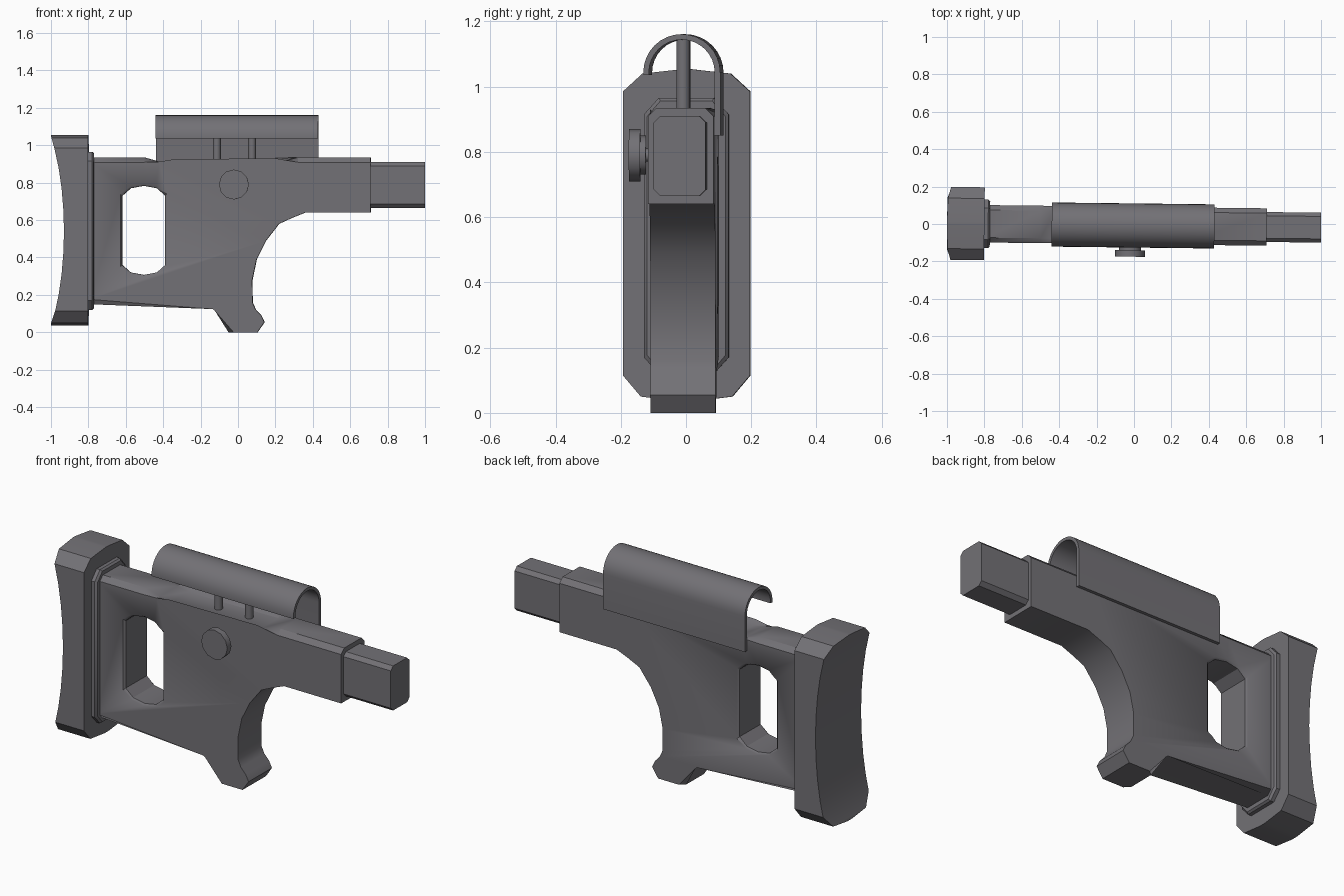
import bpy, bmesh, math
from mathutils import Matrix, Vector

cube = bpy.data.objects.get("Cube")
if cube:
    bpy.data.objects.remove(cube, do_unlink=True)

gray = bpy.data.materials.new("dark gray polymer")
gray.use_nodes = True
COLOR = (0.17, 0.165, 0.18, 1)
gray.diffuse_color = COLOR
gray.node_tree.nodes["Principled BSDF"].inputs["Base Color"].default_value = COLOR

# The whole stock sits turned very slightly about the vertical axis
TURN = Matrix.Translation((0, -0.008, 0)) @ Matrix.Rotation(math.radians(-0.66), 4, 'Z')


def finish(bm, name, angle=30):
    bmesh.ops.recalc_face_normals(bm, faces=bm.faces)
    bm.transform(TURN)
    me = bpy.data.meshes.new(name)
    bm.to_mesh(me)
    bm.free()
    me.materials.append(gray)
    ob = bpy.data.objects.new(name, me)
    bpy.context.collection.objects.link(ob)
    bpy.ops.object.select_all(action='DESELECT')
    ob.select_set(True)
    bpy.context.view_layer.objects.active = ob
    bpy.ops.object.shade_smooth_by_angle(angle=math.radians(angle))
    return ob


def loft(rings):
    """Capped skin through rings of equal point count."""
    bm = bmesh.new()
    loops = [[bm.verts.new(p) for p in ring] for ring in rings]
    for a, b in zip(loops, loops[1:]):
        for i in range(len(a)):
            j = (i + 1) % len(a)
            bm.faces.new((a[i], a[j], b[j], b[i]))
    bm.faces.new(loops[0])
    bm.faces.new(loops[-1])
    return bm


def side_extrude(points, half):
    return loft([[(x, y, z) for x, z in points] for y in (-half, half)])


def chamfer(bm, edges, size):
    bmesh.ops.bevel(bm, geom=edges, offset=size, segments=1, affect='EDGES', profile=0.5)


# Main body with grip
top = [(-0.79, 0.935), (-0.5, 0.935), (-0.42, 0.912), (-0.35, 0.898),
       (0.2, 0.905), (0.32, 0.935), (0.71, 0.935)]
throat = [(0.71, 0.64), (0.36, 0.64), (0.29, 0.612), (0.22, 0.58), (0.15, 0.49), (0.1, 0.39),
          (0.077, 0.28), (0.078, 0.16), (0.095, 0.122), (0.125, 0.09), (0.142, 0.055), (0.105, 0)]
heel = [(-0.05, 0), (-0.1, 0.13), (-0.125, 0.15), (-0.79, 0.15)]
bm = side_extrude(top + throat + heel, 0.1)


def is_trimmed(e):
    a, b = (v.co for v in e.verts)
    if abs(a.y - b.y) > 0.01:
        return False
    on_top = min(a.z, b.z) > 0.88
    on_heel = max(a.z, b.z) < 0.16 and max(a.x, b.x) < 0
    return on_top or on_heel


chamfer(bm, [e for e in bm.edges if is_trimmed(e)], 0.026)
body = finish(bm, "stock_body")

# Thumb opening with flared rims
half_hole = [(0.115, -0.185), (0.07, -0.225), (0, -0.238), (-0.07, -0.225), (-0.115, -0.185)]
hole = half_hole + [(-x, -z) for x, z in half_hole]


def hole_ring(y, grow):
    return [(-0.503 + x + math.copysign(grow, x) * (abs(x) > 0.1), y,
             0.545 + z + math.copysign(grow, z)) for x, z in hole]


cutter = finish(loft([hole_ring(-0.112, 0.02), hole_ring(-0.09, 0),
                      hole_ring(0.09, 0), hole_ring(0.112, 0.02)]), "opening_cutter")
cutter.hide_render = True
mod = body.modifiers.new("opening", 'BOOLEAN')
mod.operation, mod.solver, mod.object = 'DIFFERENCE', 'EXACT', cutter
bpy.context.view_layer.objects.active = body
bpy.ops.object.modifier_apply(modifier=mod.name)
bpy.data.objects.remove(cutter, do_unlink=True)

# Square mounting tenon
bm = side_extrude([(0.69, 0.665), (1, 0.665), (1, 0.91), (0.69, 0.91)], 0.08)
chamfer(bm, [e for e in bm.edges if abs(e.verts[0].co.x - e.verts[1].co.x) > 0.1], 0.02)
finish(bm, "front_tenon")

# Collar between body and butt pad
outline = [(-0.13, 0.17), (-0.085, 0.12), (0.085, 0.12), (0.13, 0.17),
           (0.13, 0.915), (0.085, 0.965), (-0.085, 0.965), (-0.13, 0.915)]
bm = loft([[(x, y * s, 0.5425 + (z - 0.5425) * t) for y, z in outline]
           for x, s, t in ((-0.82, 1, 1), (-0.78, 1, 1), (-0.77, 0.93, 0.98))])
finish(bm, "pad_collar")

# Butt pad: height, half width, rear position
levels = [(0.035, 0.02, -1), (0.05, 0.14, -0.998), (0.115, 0.195, -0.975), (0.2, 0.195, -0.957),
          (0.31, 0.195, -0.941), (0.42, 0.195, -0.932), (0.54, 0.195, -0.928),
          (0.66, 0.195, -0.932), (0.77, 0.195, -0.941), (0.88, 0.195, -0.957),
          (0.985, 0.195, -0.98), (1.04, 0.135, -0.996), (1.054, 0.01, -1)]
finish(loft([[(-0.8, -w, z), (-0.8, w, z), (b, w, z), (b, -w, z)] for z, w, b in levels]), "butt_pad")

# Cheek rest: thin arch with one long flap
STEPS = 16


def arch(radius):
    arc = [(radius * math.cos(math.pi * i / STEPS), 1.043 + radius * math.sin(math.pi * i / STEPS))
           for i in range(STEPS + 1)]
    return [(radius, 0.85)] + arc + [(-radius, 1.035)]


section = arch(0.118) + arch(0.101)[::-1]
finish(loft([[(x, y, z) for y, z in section] for x in (-0.44, 0.43)]), "cheek_rest")


def cylinder(name, start, end, radius, sides, angle=30):
    a, b = Vector(start), Vector(end)
    bm = bmesh.new()
    spin = (b - a).to_track_quat('Z', 'Y').to_matrix().to_4x4()
    bmesh.ops.create_cone(bm, cap_ends=True, segments=sides, radius1=radius, radius2=radius,
                          depth=(b - a).length, matrix=Matrix.Translation((a + b) / 2) @ spin)
    return finish(bm, name, angle)


# Cheek rest posts
for name, x in (("rear_post", -0.113), ("front_post", 0.075)):
    cylinder(name, (x, 0, 0.86), (x, 0, 1.15), 0.021, 12, 40)

# Locking knob
for name, near, far, radius in (("knob_shaft", -0.09, -0.125, 0.02),
                                ("knob_flange", -0.115, -0.135, 0.06),
                                ("knob_head", -0.132, -0.167, 0.08)):
    cylinder(name, (-0.02, near, 0.79), (-0.02, far, 0.79), radius, 12, 35)
